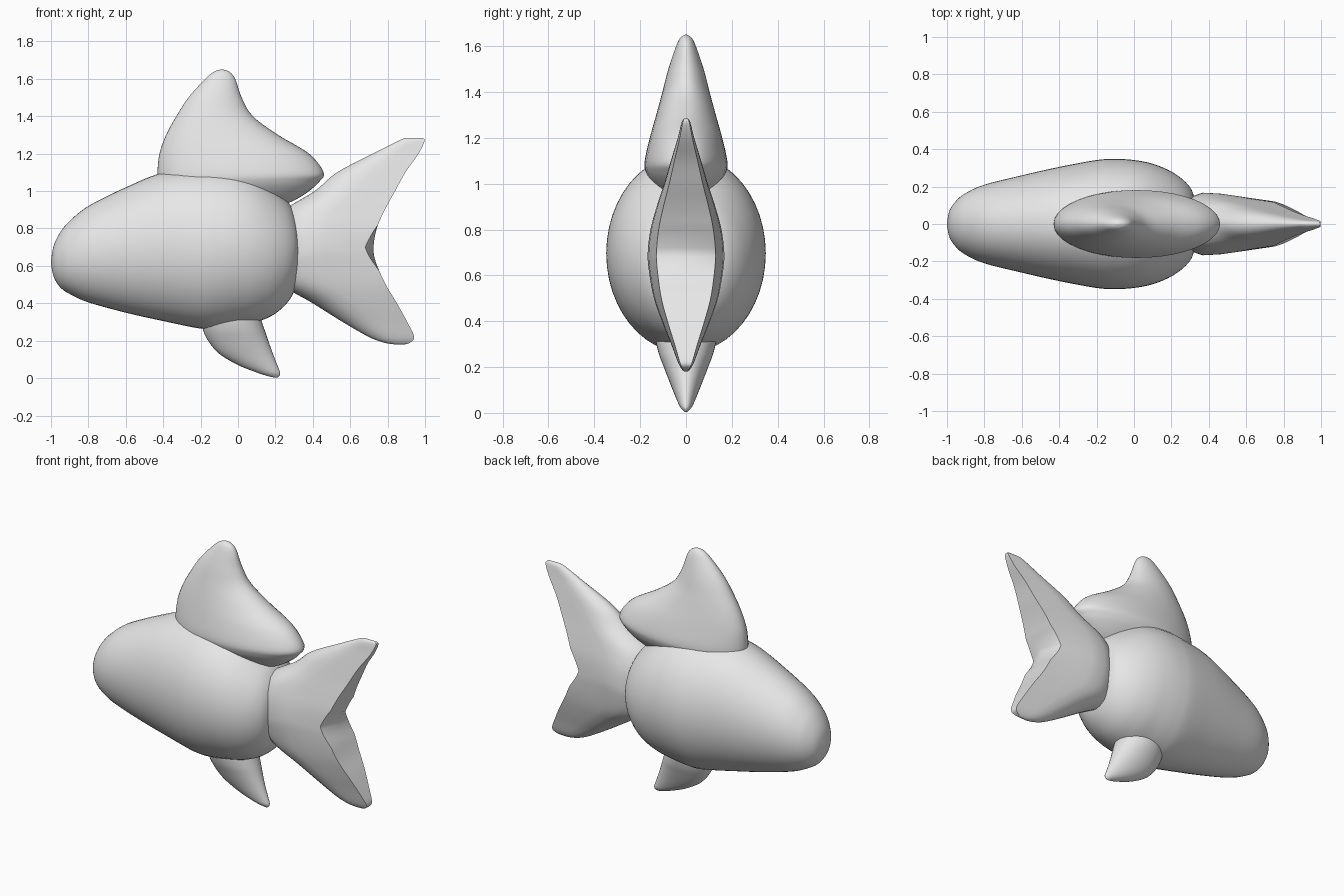
import bpy, bmesh
from math import sin, cos, pi, radians

cube = bpy.data.objects.get("Cube")
if cube:
    bpy.data.objects.remove(cube, do_unlink=True)

grey = bpy.data.materials.new("light_grey")
grey.use_nodes = True
GREY = (0.8, 0.8, 0.8, 1)
grey.diffuse_color = GREY
grey.node_tree.nodes["Principled BSDF"].inputs["Base Color"].default_value = GREY


def spline(rows, steps=5):
    """Smooth interpolation through the section rows."""
    out = []
    for i in range(len(rows) - 1):
        a, b = rows[max(i - 1, 0)], rows[i]
        c, d = rows[i + 1], rows[min(i + 2, len(rows) - 1)]
        for s in range(steps):
            t = s / steps
            out.append([0.5 * (2 * q + (r - p) * t + (2 * p - 5 * q + 4 * r - u) * t * t
                               + (3 * q - p - 3 * r + u) * t ** 3)
                        for p, q, r, u in zip(a, b, c, d)])
    return out + [list(rows[-1])]


def loft(name, rows, section, angle=60):
    """Skin the rings that section() makes from the rows, closing both ends."""
    bm = bmesh.new()
    rings = [[bm.verts.new(p) for p in section(*r)] for r in spline(rows)]
    for a, b in zip(rings, rings[1:]):
        for i in range(len(a)):
            j = (i + 1) % len(a)
            bm.faces.new((a[i], a[j], b[j], b[i]))
    bm.faces.new(rings[0])
    bm.faces.new(rings[-1])
    bmesh.ops.recalc_face_normals(bm, faces=bm.faces)
    mesh = bpy.data.meshes.new(name)
    bm.to_mesh(mesh)
    bm.free()
    mesh.materials.append(grey)
    ob = bpy.data.objects.new(name, mesh)
    bpy.context.collection.objects.link(ob)
    bpy.ops.object.select_all(action='DESELECT')
    ob.select_set(True)
    bpy.context.view_layer.objects.active = ob
    bpy.ops.object.shade_smooth_by_angle(angle=radians(angle))
    return ob


def circle(n):
    return [(cos(2 * pi * i / n), sin(2 * pi * i / n)) for i in range(n)]


def body_section(x, bottom, top, w):
    mid, h = (top + bottom) / 2, (top - bottom) / 2
    return [(x, w * c, mid + h * s) for c, s in circle(48)]


def fin_section(z, x0, x1, w):
    mid, h = (x0 + x1) / 2, (x1 - x0) / 2
    return [(mid + h * c, w * s, z) for c, s in circle(40)]


def tail_section(z, x0, x1, w):
    # Rounded leading edge, tapering sides, wide trailing face with a ridge
    d = x1 - x0
    crease = x1 - 0.045 * max(0, 1 - abs(z - 0.7) / 0.12)
    half = [(x0 + 0.02 * d, 0.3 * w), (x0 + 0.08 * d, 0.6 * w), (x0 + 0.18 * d, 0.85 * w),
            (x0 + 0.32 * d, w), (x0 + 0.5 * d, 0.97 * w), (x0 + 0.7 * d, 0.88 * w),
            (crease, 0.77 * w)]
    return ([(x0, 0, z)] + [(x, y, z) for x, y in half] + [(x1, 0, z)]
            + [(x, -y, z) for x, y in reversed(half)])


# Body: x, bottom, top, half width
loft("body", [
    (-1, .61, .63, .01), (-.985, .54, .71, .075), (-.95, .485, .78, .125),
    (-.9, .45, .84, .165), (-.8, .405, .92, .21), (-.6, .35, 1.02, .26),
    (-.4, .305, 1.1, .305), (-.2, .265, 1.125, .342), (-.1, .265, 1.128, .348),
    (0, .28, 1.115, .342), (.1, .3, 1.075, .322), (.2, .345, 1.005, .28),
    (.28, .425, .925, .22), (.32, .53, .83, .15), (.335, .67, .69, .01)],
    body_section)

# Dorsal fin: z, front x, back x, half width
loft("dorsal_fin", [
    (.9, .1, .18, .02), (.95, -.15, .3, .09), (1, -.36, .38, .145),
    (1.05, -.42, .435, .175), (1.1, -.43, .458, .18), (1.2, -.42, .38, .158),
    (1.3, -.385, .215, .13), (1.4, -.33, .08, .103), (1.5, -.265, .02, .077),
    (1.6, -.175, -.015, .043), (1.637, -.13, -.045, .024), (1.65, -.095, -.08, .004)],
    fin_section)

# Belly fin: z, front x, back x, half width
loft("belly_fin", [
    (0.003, .195, .21, .004), (.012, .155, .222, .014), (.03, .1, .225, .028),
    (.07, 0, .21, .046), (.13, -.1, .187, .07), (.2, -.16, .162, .097),
    (.27, -.19, .138, .122), (.34, -.19, .11, .13), (.42, -.1, .05, .09)],
    fin_section)

# Tail fin: z, leading x, trailing x, half width
loft("tail_fin", [
    (.18, .84, .89, .006), (.19, .78, .92, .018), (.22, .7, .942, .035),
    (.3, .56, .905, .065), (.4, .4, .85, .105), (.5, .24, .79, .14),
    (.62, .2, .737, .162), (.7, .2, .725, .167), (.8, .2, .742, .155),
    (.9, .25, .785, .128), (1, .41, .84, .095), (1.1, .53, .895, .066),
    (1.2, .72, .965, .036), (1.27, .86, .998, .018), (1.285, .9, .98, .005)],
    tail_section, 42)
